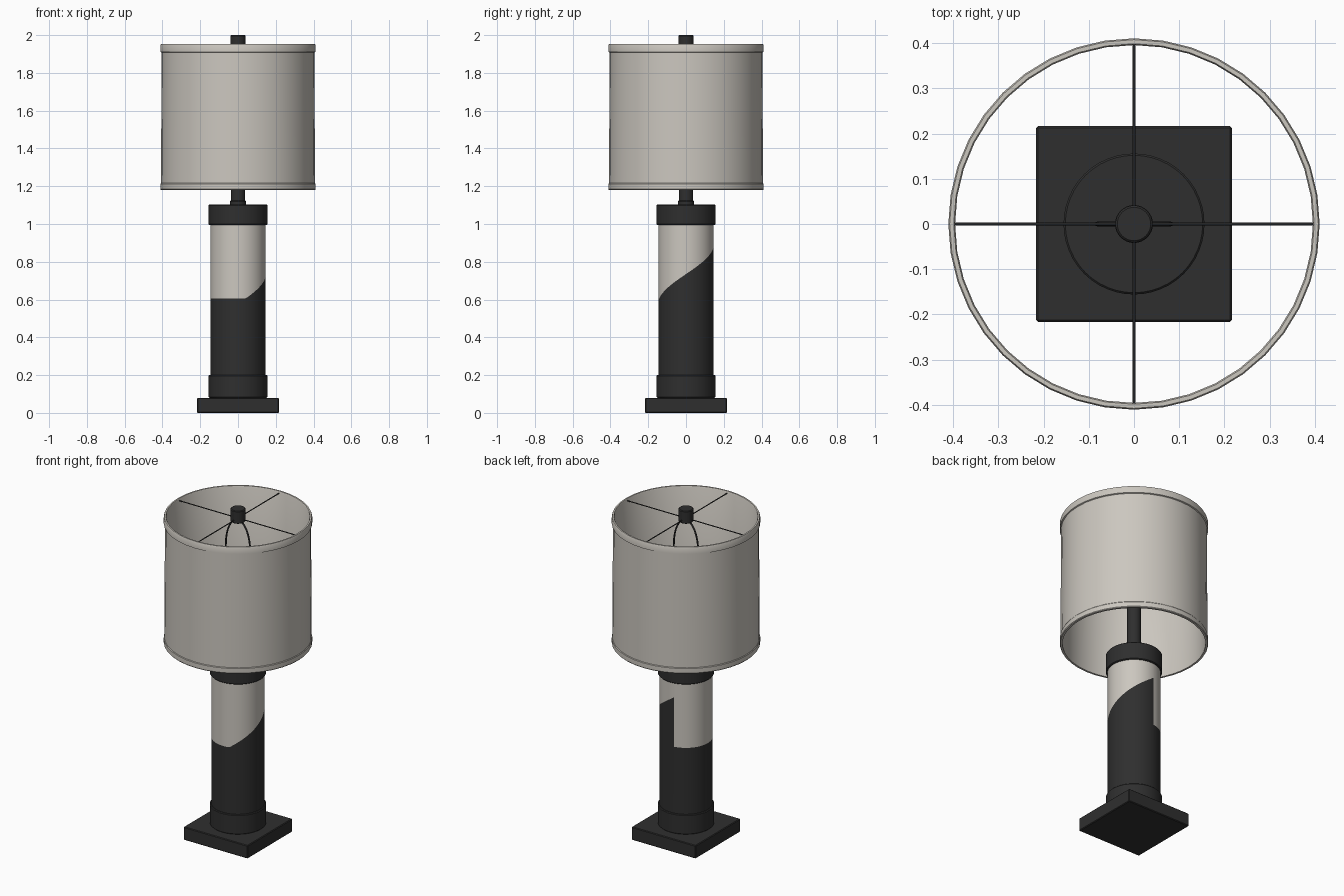
import bpy, bmesh, math

if "Cube" in bpy.data.objects:
    bpy.data.objects.remove(bpy.data.objects["Cube"])


def material(name, rgb):
    m = bpy.data.materials.new(name)
    m.diffuse_color = (*rgb, 1)
    m.use_nodes = True
    m.node_tree.nodes["Principled BSDF"].inputs["Base Color"].default_value = m.diffuse_color
    return m


DARK = material("dark bronze", (0.028, 0.028, 0.028))
LINEN = material("warm linen", (0.60, 0.57, 0.52))


def finish(bm, name, mats, smooth=True):
    me = bpy.data.meshes.new(name)
    bm.normal_update()
    bm.to_mesh(me)
    bm.free()
    ob = bpy.data.objects.new(name, me)
    bpy.context.collection.objects.link(ob)
    for m in mats:
        me.materials.append(m)
    if smooth:
        bpy.ops.object.select_all(action='DESELECT')
        ob.select_set(True)
        bpy.context.view_layer.objects.active = ob
        bpy.ops.object.shade_smooth_by_angle(angle=math.radians(35))
    return ob


def lathe(name, profile, mat, n=48, closed=False):
    """Revolve an (r, z) profile; cap the ends unless the profile is a loop."""
    bm = bmesh.new()
    rings = [[bm.verts.new((r * math.cos(math.tau * i / n), r * math.sin(math.tau * i / n), z))
              for i in range(n)] for r, z in profile]
    pairs = list(zip(rings, rings[1:])) + ([(rings[-1], rings[0])] if closed else [])
    for a, b in pairs:
        for i in range(n):
            j = (i + 1) % n
            bm.faces.new((a[i], a[j], b[j], b[i]))
    if not closed:
        bm.faces.new(rings[0][::-1])
        bm.faces.new(rings[-1])
    bmesh.ops.recalc_face_normals(bm, faces=bm.faces)
    return finish(bm, name, [mat])


def wire(name, points, radius, mat):
    """Round wire along a path, converted to mesh."""
    cu = bpy.data.curves.new(name, 'CURVE')
    cu.dimensions = '3D'
    cu.bevel_depth = radius
    cu.bevel_resolution = 2
    cu.use_fill_caps = True
    sp = cu.splines.new('POLY')
    sp.points.add(len(points) - 1)
    for p, co in zip(sp.points, points):
        p.co = (*co, 1)
    cu.materials.append(mat)
    ob = bpy.data.objects.new(name, cu)
    bpy.context.collection.objects.link(ob)
    bpy.ops.object.select_all(action='DESELECT')
    ob.select_set(True)
    bpy.context.view_layer.objects.active = ob
    bpy.ops.object.convert(target='MESH')


# Square foot with a small bevel
bm = bmesh.new()
bmesh.ops.create_cube(bm, size=1)
for v in bm.verts:
    v.co = (v.co.x * 0.433, v.co.y * 0.433, 0.04 + v.co.z * 0.08)
bmesh.ops.bevel(bm, geom=bm.edges[:], offset=0.004, segments=1, affect='EDGES')
finish(bm, "square_foot", [DARK], smooth=False)


# Collars at both ends of the column
def collar(name, z0, z1):
    lathe(name, [(0.152, z0), (0.156, z0 + 0.004), (0.156, z1 - 0.004), (0.152, z1)], DARK)


collar("lower_collar", 0.08, 0.2)
collar("upper_collar", 0.995, 1.103)


# Column: dark below a rising spiral edge, linen above, with a step at the back
def edge_height(deg):
    return max(0.605, 0.735 + 0.00175 * deg)


bm = bmesh.new()
R, N, STEP = 0.147, 72, 98
bottom, top = 0.15, 1.05


def at(deg, z):
    a = math.radians(deg)
    return bm.verts.new((R * math.cos(a), R * math.sin(a), z))


for i in range(N):
    d0, d1 = STEP - 360 + i * 5, STEP - 360 + (i + 1) * 5
    h0, h1 = edge_height(d0), edge_height(d1)
    bm.faces.new((at(d0, bottom), at(d1, bottom), at(d1, h1), at(d0, h0))).material_index = 0
    bm.faces.new((at(d0, h0), at(d1, h1), at(d1, top), at(d0, top))).material_index = 1
bmesh.ops.remove_doubles(bm, verts=bm.verts[:], dist=0.0002)
finish(bm, "two_tone_column", [DARK, LINEN])

# Neck and lamp socket
lathe("neck_and_socket", [(0.042, 1.09), (0.042, 1.12), (0.038, 1.125), (0.038, 1.45)], DARK, 32)

# Drum shade with rolled trims at top and bottom
lathe("drum_shade", [(0.396, 1.18), (0.408, 1.18), (0.411, 1.184), (0.411, 1.212), (0.408, 1.216),
                     (0.404, 1.908), (0.411, 1.911), (0.411, 1.946), (0.408, 1.952),
                     (0.399, 1.952), (0.396, 1.946)], LINEN, 40, closed=True)

# Harp: straight legs rising from the socket into a rounded arch
half = [(0.03, 1.42), (0.06, 1.44), (0.08, 1.5), (0.082, 1.74)]
arch = [(0.082 * math.cos(math.pi * k / 16), 1.76 + 0.17 * math.sin(math.pi * k / 16)) for k in range(17)]
path = half + arch + [(-x, z) for x, z in reversed(half)]
wire("harp", [(x, 0, z) for x, z in path], 0.005, DARK)

# Spider spokes holding the shade
wire("spoke_x", [(-0.4, 0, 1.94), (0.4, 0, 1.94)], 0.003, DARK)
wire("spoke_y", [(0, -0.4, 1.94), (0, 0.4, 1.94)], 0.003, DARK)

# Finial
lathe("finial", [(0.037, 1.922), (0.041, 1.926), (0.041, 1.996), (0.037, 2.0)], DARK, 32)
